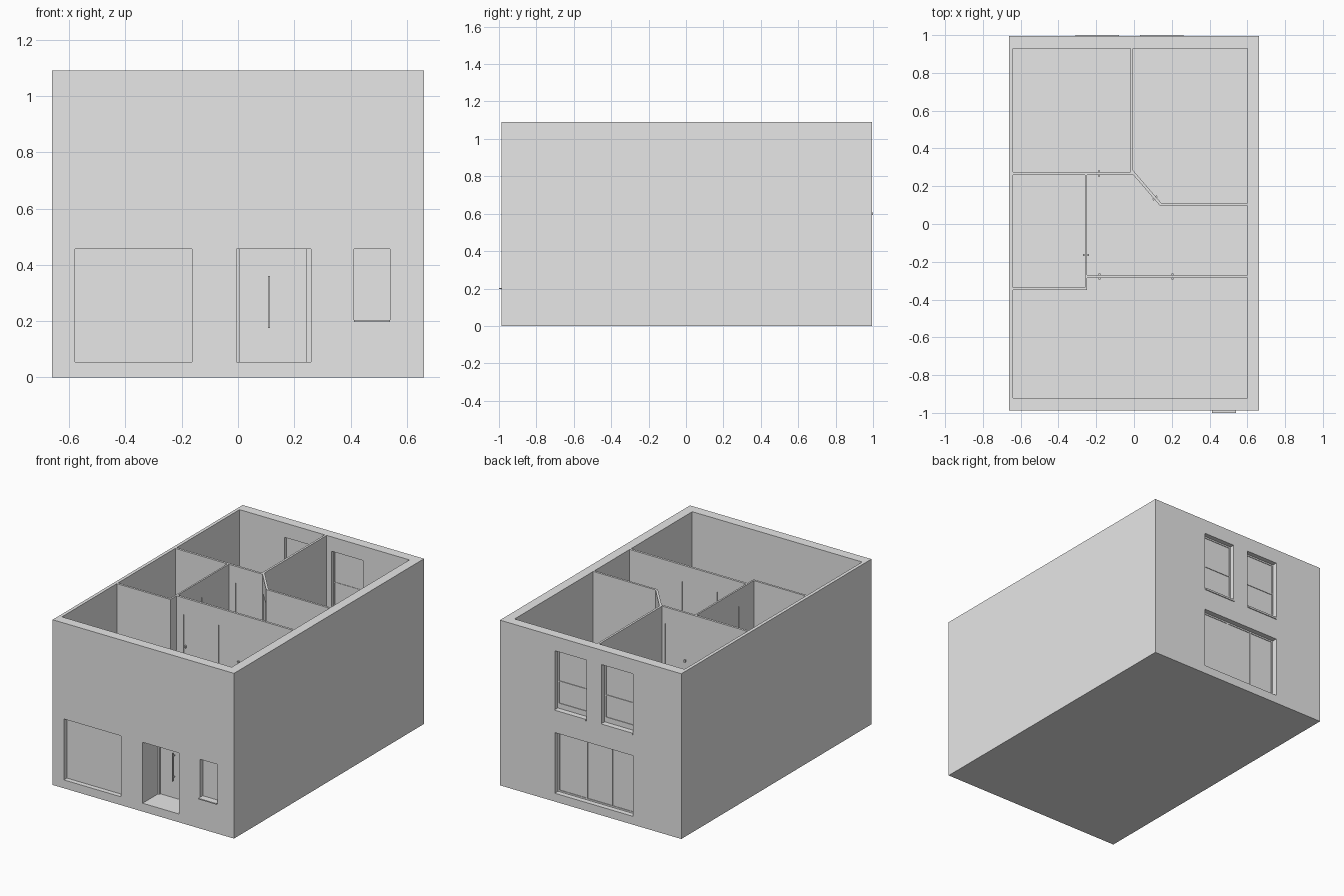
import bpy, bmesh, math
from mathutils import Matrix, Vector

if "Cube" in bpy.data.objects:
    bpy.data.objects.remove(bpy.data.objects["Cube"])

plaster = bpy.data.materials.new("light_grey")
plaster.diffuse_color = (0.8, 0.8, 0.8, 1)
plaster.use_nodes = True
plaster.node_tree.nodes["Principled BSDF"].inputs["Base Color"].default_value = plaster.diffuse_color


def prism(name, pts, z0, z1):
    """Extrude a plan outline from z0 to z1."""
    bm = bmesh.new()
    face = bm.faces.new([bm.verts.new((x, y, z0)) for x, y in pts])
    ext = bmesh.ops.extrude_face_region(bm, geom=[face])
    top = [v for v in ext["geom"] if isinstance(v, bmesh.types.BMVert)]
    bmesh.ops.translate(bm, verts=top, vec=(0, 0, z1 - z0))
    bmesh.ops.recalc_face_normals(bm, faces=bm.faces)
    me = bpy.data.meshes.new(name)
    bm.to_mesh(me)
    bm.free()
    me.materials.append(plaster)
    ob = bpy.data.objects.new(name, me)
    bpy.context.collection.objects.link(ob)
    return ob


def box(name, x0, x1, y0, y1, z0, z1):
    return prism(name, [(x0, y0), (x1, y0), (x1, y1), (x0, y1)], z0, z1)


def turned_box(name, cx, cy, angle, width, depth, z0, z1):
    ob = box(name, -width / 2, width / 2, -depth / 2, depth / 2, z0, z1)
    ob.data.transform(Matrix.Translation((cx, cy, 0)) @ Matrix.Rotation(angle, 4, 'Z'))
    return ob


def cut(target, cutter):
    cutter.hide_render = True
    mod = target.modifiers.new("cut", 'BOOLEAN')
    mod.operation = 'DIFFERENCE'
    mod.solver = 'EXACT'
    mod.object = cutter
    bpy.context.view_layer.objects.active = target
    bpy.ops.object.modifier_apply(modifier=mod.name)
    bpy.data.objects.remove(cutter)


L, R, F, B = -0.662, 0.662, -0.987, 0.994      # outer faces
IL, IR, IF, IB = -0.64, 0.60, -0.922, 0.93     # inner faces
MID, FLOOR, TOP = 0.54, 0.55, 1.09

# Storeys
ground = box("ground_storey", L, R, F, B, 0, MID)
upper = box("upper_storey", L, R, F, B, MID, TOP)

# Ground floor space, leaving a block for the porch
cut(ground, prism("ground_space", [
    (IL, IF), (-0.02, IF), (-0.02, -0.79), (0.275, -0.79), (0.275, IF),
    (IR, IF), (IR, IB), (IL, IB)], 0.05, 0.52))

# Upper rooms, open to the sky
rooms = {
    "back_left_room": [(IL, 0.275), (-0.018, 0.275), (-0.018, IB), (IL, IB)],
    "back_right_room": [(-0.004, 0.283), (0.145, 0.11), (IR, 0.11), (IR, IB), (-0.004, IB)],
    "landing": [(-0.249, -0.27), (IR, -0.27), (IR, 0.096), (0.138, 0.096),
                (-0.004, 0.26), (-0.249, 0.26)],
    "bathroom": [(IL, -0.335), (-0.26, -0.335), (-0.26, 0.26), (IL, 0.26)],
    "front_room": [(IL, IF), (IR, IF), (IR, -0.285), (-0.249, -0.285),
                   (-0.249, -0.349), (IL, -0.349)],
}
for name, pts in rooms.items():
    cut(upper, prism(name, pts, FLOOR, 1.2))

# Internal doors: centre, angle, side of the knob
doors = [
    (-0.118, -0.2775, 0, -1), (0.138, -0.2775, 0, 1), (-0.12, 0.2675, 0, -1),
    (-0.2545, -0.10, math.pi / 2, -1), (0.069, 0.187, math.atan2(-0.17, 0.145), 1),
]
for i, (cx, cy, a, side) in enumerate(doors):
    cut(upper, turned_box("door_hole", cx, cy, a, 0.16, 0.04, FLOOR + 0.001, 0.98))
    turned_box(f"inner_door_{i}", cx, cy, a, 0.16, 0.006, FLOOR, 0.98)
    knob = Vector((cx, cy)) + side * 0.065 * Vector((math.cos(a), math.sin(a)))
    turned_box(f"door_knob_{i}", knob.x, knob.y, a, 0.01, 0.03, 0.765, 0.78)

# Front openings with flat panels
for name, x0, x1, z0 in (("front_window", -0.58, -0.163, 0.055),
                         ("small_window", 0.412, 0.54, 0.20)):
    cut(ground, box("hole", x0, x1, -1.1, -0.9, z0, 0.457))
    box(name, x0, x1, F + 0.032, F + 0.045, z0, 0.457)
box("small_window_sill", 0.412, 0.54, -1.0, F + 0.04, 0.197, 0.204)

# Recessed porch with framed front door and pull handle
cut(ground, box("hole", -0.005, 0.26, -1.1, -0.75, 0.055, 0.457))
for name, x0, x1 in (("door_post_left", -0.005, 0.006), ("door_post_right", 0.242, 0.26)):
    box(name, x0, x1, -0.828, -0.795, 0.055, 0.457)
box("front_door", 0.006, 0.242, -0.817, -0.80, 0.055, 0.457)
box("door_handle", 0.107, 0.113, -0.842, -0.836, 0.175, 0.36)
for z in (0.195, 0.335):
    box("handle_mount", 0.108, 0.112, -0.838, -0.815, z, z + 0.006)

# Back sash windows
for i, (x0, x1) in enumerate(((-0.31, -0.08), (0.032, 0.262))):
    cut(upper, box("hole", x0, x1, 0.9, 1.1, 0.597, 0.995))
    box(f"sash_glass_{i}", x0, x1, 0.951, 0.959, 0.597, 0.995)
    for z0, z1 in ((0.597, 0.64), (0.78, 0.787), (0.985, 0.995)):
        box(f"sash_rail_{i}", x0, x1, 0.948, 0.963, z0, z1)
    for x in (x0, x1 - 0.01):
        box(f"sash_stile_{i}", x, x + 0.01, 0.948, 0.963, 0.597, 0.995)
    box(f"sash_sill_{i}", x0, x1, 0.955, 1.0, 0.594, 0.606)

# Back patio doors in three leaves
cut(ground, box("hole", -0.31, 0.262, 0.9, 1.1, 0.055, 0.455))
box("patio_glass", -0.31, 0.262, 0.948, 0.956, 0.055, 0.455)
for x in (-0.31, -0.137, 0.046, 0.252):
    box("patio_post", x, x + 0.01, 0.945, 0.96, 0.055, 0.455)
for z in (0.055, 0.445):
    box("patio_rail", -0.31, 0.262, 0.945, 0.96, z, z + 0.01)
